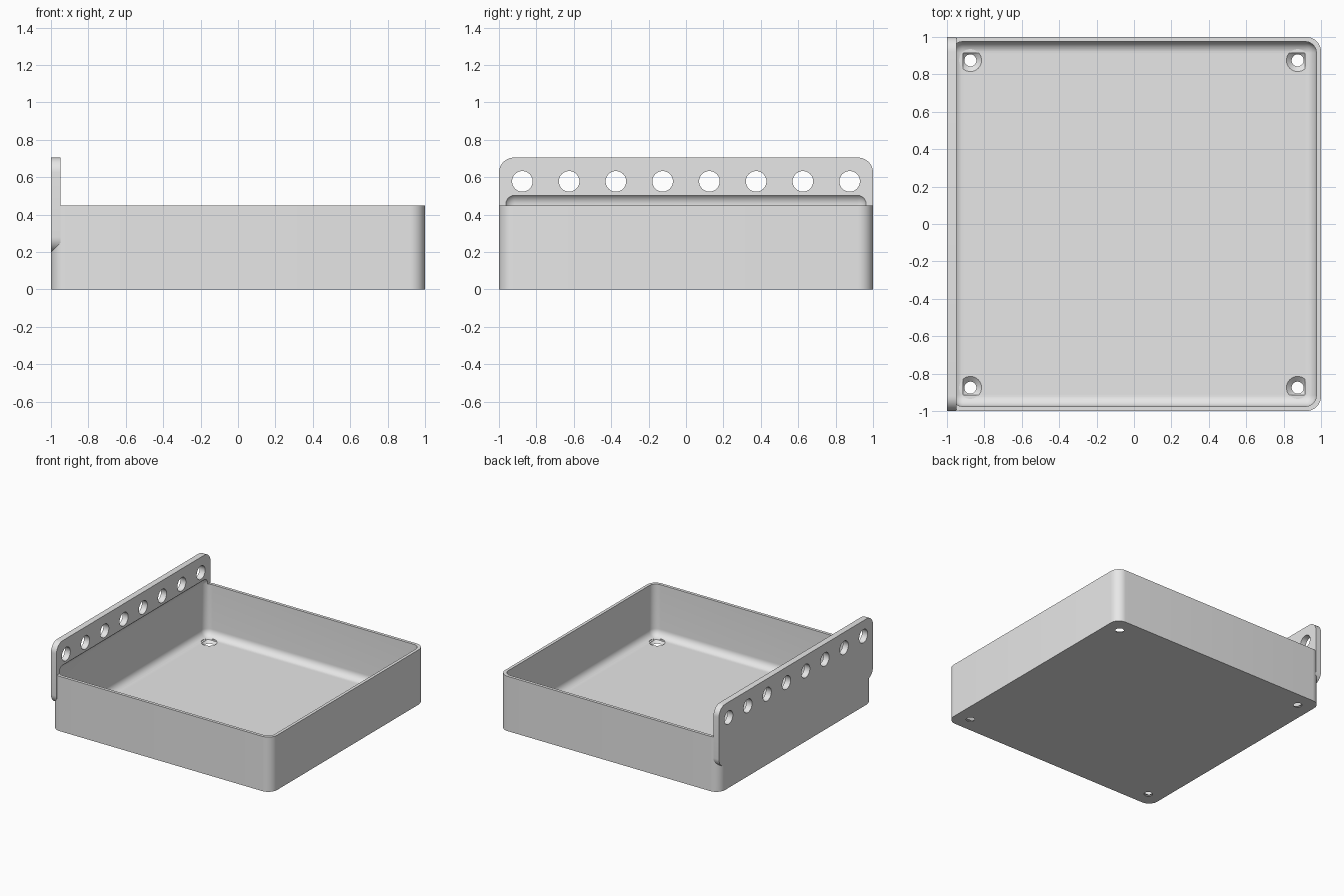
import bpy, bmesh, math
from mathutils import Matrix

cube = bpy.data.objects.get("Cube")
if cube:
    bpy.data.objects.remove(cube, do_unlink=True)

HEIGHT, WALL, CORNER, FILLET = 0.45, 0.025, 0.08, 0.06
RAIL_LOW, RAIL_TOP, RAIL_THICK = 0.2, 0.705, 0.05

grey = bpy.data.materials.new("plain_grey")
grey.use_nodes = True
grey.diffuse_color = (0.8, 0.8, 0.8, 1)
grey.node_tree.nodes["Principled BSDF"].inputs["Base Color"].default_value = (0.8, 0.8, 0.8, 1)


def make(name, bm):
    bmesh.ops.recalc_face_normals(bm, faces=bm.faces)
    mesh = bpy.data.meshes.new(name)
    bm.to_mesh(mesh)
    bm.free()
    mesh.materials.append(grey)
    ob = bpy.data.objects.new(name, mesh)
    bpy.context.collection.objects.link(ob)
    return ob


def rounded_box(name, low, high, radius, axis=None, segments=10):
    """Box with edges along one axis rounded, or all edges when axis is None."""
    bm = bmesh.new()
    bmesh.ops.create_cube(bm, size=1)
    for v in bm.verts:
        v.co = [(a + b) / 2 + c * (b - a) for a, b, c in zip(low, high, v.co)]
    edges = [e for e in bm.edges if axis is None
             or abs((e.verts[0].co - e.verts[1].co).normalized()[axis]) > 0.9]
    bmesh.ops.bevel(bm, geom=edges, offset=radius, offset_type='OFFSET',
                    segments=segments, profile=0.5, affect='EDGES')
    return make(name, bm)


def cones(name, places, r1, r2, depth, turn=Matrix()):
    """Several equal cones or cylinders in one mesh."""
    bm = bmesh.new()
    for p in places:
        bmesh.ops.create_cone(bm, cap_ends=True, segments=40, radius1=r1, radius2=r2,
                              depth=depth, matrix=Matrix.Translation(p) @ turn)
    return make(name, bm)


def combine(target, other, operation):
    mod = target.modifiers.new(operation, 'BOOLEAN')
    mod.object, mod.operation, mod.solver = other, operation, 'EXACT'
    bpy.context.view_layer.objects.active = target
    bpy.ops.object.modifier_apply(modifier=mod.name)
    bpy.data.objects.remove(other, do_unlink=True)


# Tray body with rounded upright corners, joined to the raised side rail
tray = rounded_box("tray_with_side_rail", (-1, -1, 0), (1, 1, HEIGHT), CORNER, axis=2)
rail = rounded_box("side_rail", (-1, -1, RAIL_LOW), (RAIL_THICK - 1, 1, RAIL_TOP), CORNER, axis=0)
combine(tray, rail, 'UNION')

# Hollow with filleted edges, reaching up into the rail
inner = 1 - WALL
hollow = rounded_box("hollow_cutter", (-inner, -inner, WALL), (inner, inner, 0.515), FILLET)
combine(tray, hollow, 'DIFFERENCE')

# Row of round holes through the rail
row = [(-0.975, -0.875 + 0.25 * i, 0.578) for i in range(8)]
combine(tray, cones("rail_hole_cutter", row, 0.055, 0.055, 0.2,
                    Matrix.Rotation(math.pi / 2, 4, 'Y')), 'DIFFERENCE')

# Countersunk screw holes in the floor corners
SMALL, BIG = 0.032, 0.06
spots = [(x, y) for x in (-0.875, 0.875) for y in (-0.875, 0.875)]
slope = (BIG - SMALL) / WALL
extra = 0.01
combine(tray, cones("countersink_cutter", [(x, y, (WALL - extra) / 2) for x, y in spots],
                    SMALL - extra * slope, BIG, WALL + extra), 'DIFFERENCE')
combine(tray, cones("screw_head_cutter", [(x, y, WALL + 0.05) for x, y in spots],
                    BIG, BIG, 0.1), 'DIFFERENCE')

# Smooth the rounded areas and keep the crisp edges
bpy.ops.object.select_all(action='DESELECT')
tray.select_set(True)
bpy.context.view_layer.objects.active = tray
bpy.ops.object.shade_smooth_by_angle(angle=math.radians(30))
